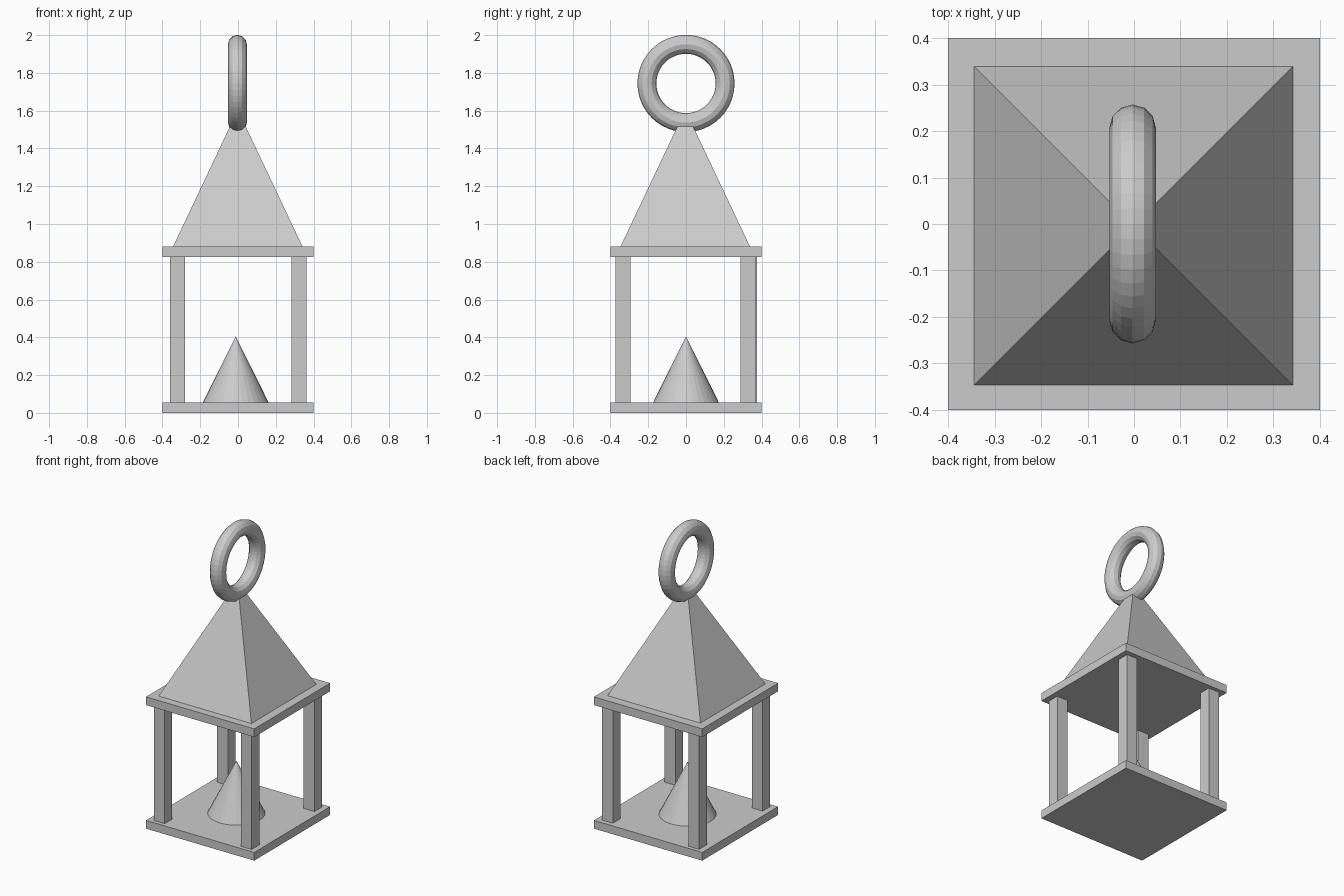
import bpy
from math import radians, sqrt

if "Cube" in bpy.data.objects:
    bpy.data.objects.remove(bpy.data.objects["Cube"])


def box(name, size, centre):
    bpy.ops.mesh.primitive_cube_add(size=1, location=centre)
    ob = bpy.context.object
    ob.name = name
    ob.scale = size
    bpy.ops.object.transform_apply(location=False, rotation=False, scale=True)
    return ob


def cone(name, sides, r1, r2, z0, z1, x, y, turn=0):
    bpy.ops.mesh.primitive_cone_add(vertices=sides, radius1=r1, radius2=r2,
                                    depth=z1 - z0, location=(x, y, (z0 + z1) / 2),
                                    rotation=(0, 0, radians(turn)))
    bpy.context.object.name = name


PLATE = 0.055
ROOF_Z = 0.88

# Floor and ceiling plates
box("base_plate", (0.8, 0.8, PLATE), (0, 0, PLATE / 2))
box("top_plate", (0.8, 0.8, PLATE), (0, 0, ROOF_Z - PLATE / 2))

# Corner posts, set slightly into both plates
posts = {"front_left_post": (-0.32, -0.334), "front_right_post": (0.323, -0.334),
         "back_left_post": (-0.32, 0.335), "back_right_post": (0.323, 0.328)}
for name, (x, y) in posts.items():
    box(name, (0.08, 0.08, 0.79), (x, y, 0.44))

# Candle cone inside the lantern
cone("flame_cone", 32, 0.174, 0, PLATE, 0.405, -0.012, 0)

# Pyramid roof, its small flat top buried in the ring
cone("roof", 4, 0.343 * sqrt(2), 0.04 * sqrt(2), ROOF_Z, 1.52, -0.001, -0.004, 45)

# Hanging ring, standing in the y-z plane
bpy.ops.mesh.primitive_torus_add(major_segments=48, minor_segments=12,
                                 major_radius=0.207, minor_radius=0.05,
                                 location=(-0.003, 0, 1.744),
                                 rotation=(0, radians(90), 0))
bpy.context.object.name = "hanging_ring"
